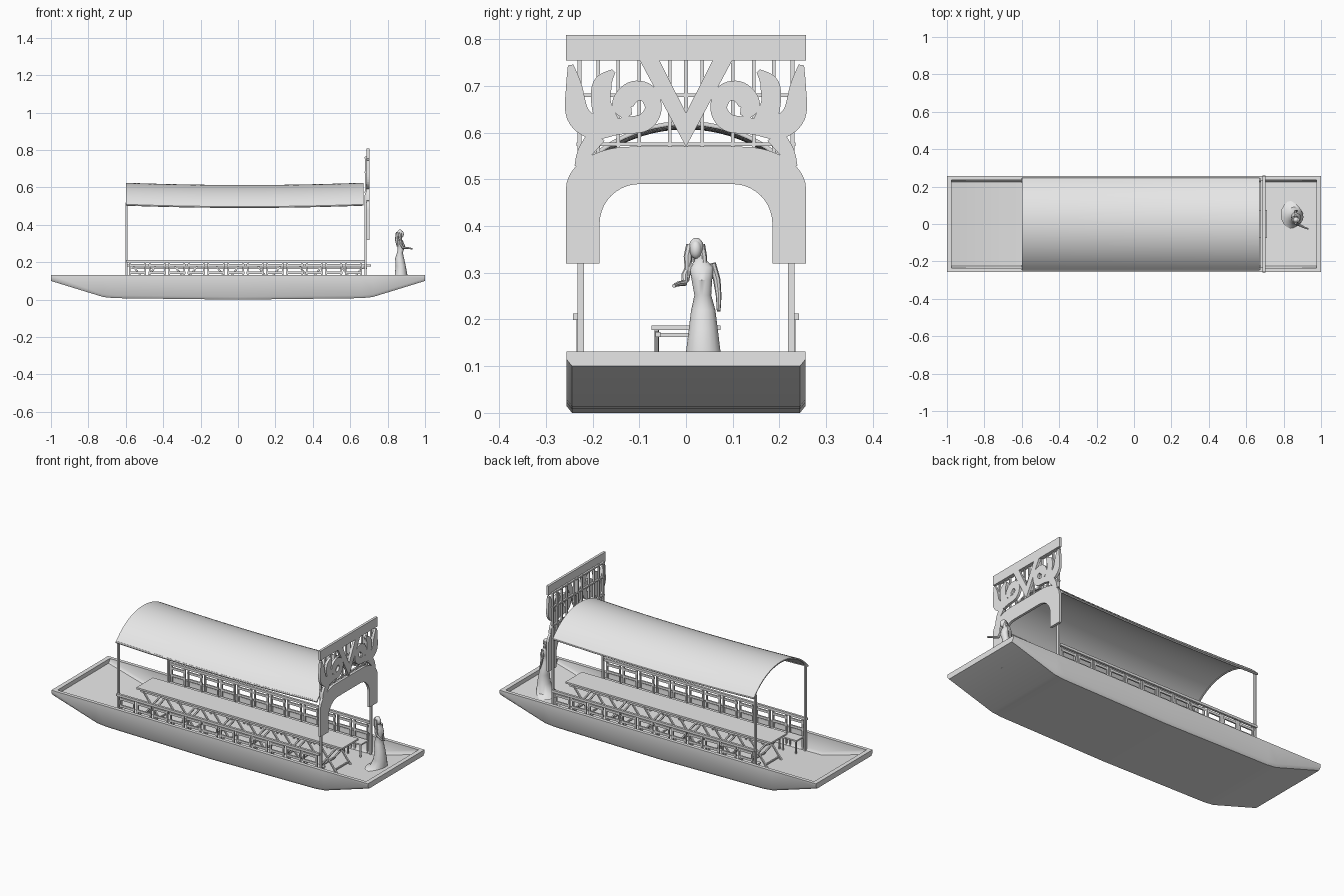
import bpy, bmesh, math
from mathutils import Vector

cube = bpy.data.objects.get("Cube")
if cube:
    bpy.data.objects.remove(cube, do_unlink=True)

grey = bpy.data.materials.new("plain grey")
grey.use_nodes = True
grey.diffuse_color = (0.8, 0.8, 0.8, 1)
grey.node_tree.nodes["Principled BSDF"].inputs["Base Color"].default_value = (0.8, 0.8, 0.8, 1)


def finish(bm, name, smooth=False, recalc=True):
    if recalc:
        bmesh.ops.recalc_face_normals(bm, faces=bm.faces)
    mesh = bpy.data.meshes.new(name)
    bm.to_mesh(mesh)
    bm.free()
    mesh.materials.append(grey)
    obj = bpy.data.objects.new(name, mesh)
    bpy.context.collection.objects.link(obj)
    if smooth:
        bpy.ops.object.select_all(action='DESELECT')
        obj.select_set(True)
        bpy.context.view_layer.objects.active = obj
        bpy.ops.object.shade_smooth_by_angle(angle=math.radians(40))
    return obj


def box(bm, x0, x1, y0, y1, z0, z1):
    verts = bmesh.ops.create_cube(bm, size=1)["verts"]
    for v in verts:
        v.co = (x1 if v.co.x > 0 else x0, y1 if v.co.y > 0 else y0, z1 if v.co.z > 0 else z0)


def loft(bm, rings, closed=True, caps=True):
    rows = [[bm.verts.new(p) for p in ring] for ring in rings]
    n = len(rows[0])
    for a, b in zip(rows, rows[1:]):
        for i in range(n if closed else n - 1):
            j = (i + 1) % n
            bm.faces.new((a[i], a[j], b[j], b[i]))
    if caps:
        bm.faces.new(rows[0])
        bm.faces.new(rows[-1])
    return rows


def tube(bm, points, radii, sides=8):
    pts = [Vector(p) for p in points]
    rings = []
    for i, p in enumerate(pts):
        d = (pts[min(i + 1, len(pts) - 1)] - pts[max(i - 1, 0)]).normalized()
        u = d.orthogonal().normalized() if i == 0 else (u - d * u.dot(d)).normalized()
        w = d.cross(u)
        r = radii[i] if isinstance(radii, (list, tuple)) else radii
        rings.append([p + r * (u * math.cos(t) + w * math.sin(t))
                      for t in (2 * math.pi * k / sides for k in range(sides))])
    loft(bm, rings)


def plate(bm, outline, x0, x1):
    loft(bm, [[(x, y, z) for y, z in outline] for x in (x0, x1)])


def spline(pts, steps=6):
    p = [Vector(q) for q in pts]
    p = [p[0]] + p + [p[-1]]
    out = []
    for a, b, c, d in zip(p, p[1:], p[2:], p[3:]):
        for k in range(steps):
            t = k / steps
            out.append(0.5 * (2 * b + (c - a) * t + (2 * a - 5 * b + 4 * c - d) * t * t
                              + (3 * b - a - 3 * c + d) * t ** 3))
    return out + [p[-1]]


# Hull: outer shell, inner shell and rim
def hull_section(x, half, bottom, top):
    return [(x, -half, top), (x, -half, bottom + .015), (x, -half + .012, bottom),
            (x, half - .012, bottom), (x, half, bottom + .015), (x, half, top)]


bm = bmesh.new()
outer = loft(bm, [hull_section(x, .256, b, .131) for x, b in
                  ((-1, .1), (-.72, .014), (-.66, .008), (0, 0), (.66, .008), (.72, .014), (1, .1))], closed=False)
inner = loft(bm, [hull_section(x, .236, b, .131) for x, b in
                  ((-.975, .108), (-.7, .032), (0, .022), (.7, .032), (.975, .108))], closed=False)
bmesh.ops.recalc_face_normals(bm, faces=bm.faces)
cavity = {v for row in inner for v in row}
bmesh.ops.reverse_faces(bm, faces=[f for f in bm.faces if f.verts[0] in cavity])


def rim_loop(rows):
    return [v.co.copy() for v in (rows[0][0], rows[-1][0], rows[-1][-1], rows[0][-1])]


o, i = rim_loop(outer), rim_loop(inner)
for k in range(4):
    j = (k + 1) % 4
    bm.faces.new([bm.verts.new(p) for p in (o[k], o[j], i[j], i[k])])
finish(bm, "hull", smooth=True, recalc=False)

# Barrel roof with a slight sag along its length
R, H, HALF = .3185, .115, .245
ANG = math.asin(HALF / R)


def roof_point(x, t, lift=0):
    sag = .012 * (1 - ((x - .035) / .635) ** 2)
    a = ANG * t
    return (x, (R + lift) * math.sin(a), .51 + H - R - sag + (R + lift) * math.cos(a))


bm = bmesh.new()
xs = [-.6 + 1.27 * k / 12 for k in range(13)]
ts = [-1 + k / 12 for k in range(25)]
loft(bm, [[roof_point(x, t) for t in ts] + [roof_point(x, t, -.006) for t in reversed(ts)] for x in xs])
finish(bm, "roof_canopy", smooth=True)

bm = bmesh.new()
for s in (-1, 1):
    tube(bm, [roof_point(x, s, -.003) for x in xs], .006, 6)
for x in (-.595, .665):
    tube(bm, [roof_point(x, t, -.005) for t in ts], .005, 6)
finish(bm, "roof_frame", smooth=True)

# Roof and gate posts
bm = bmesh.new()
for s in (-1, 1):
    for x, top in ((-.597, .52), (.682, .56)):
        y = s * .225
        box(bm, x - .005, x + .005, y - .007, y + .007, .028, top)
finish(bm, "posts")

# Benches with slatted backs along both sides
bm = bmesh.new()
for s in (-1, 1):
    def side_box(x0, x1, y0, y1, z0, z1):
        box(bm, x0, x1, min(s * y0, s * y1), max(s * y0, s * y1), z0, z1)
    side_box(-.6, .68, .229, .242, .199, .213)
    count = 12
    step = 1.26 / count
    for k in range(count):
        x = -.59 + k * step
        for z in (.178, .138):
            side_box(x + .006, x + step - .006, .226, .234, z, z + .013)
        side_box(x + .004, x + step - .004, .16, .226, .1, .108)
        for px in (x + .008, x + step - .016):
            side_box(px, px + .008, .224, .234, .026, .2)
            side_box(px, px + .008, .163, .171, .026, .1)
finish(bm, "benches")

# Long table on crossed trestle legs
bm = bmesh.new()
box(bm, -.59, .71, -.074, .074, .177, .187)
for s in (-1, 1):
    box(bm, -.57, .69, s * .06 - .005, s * .06 + .005, .163, .173)
finish(bm, "table_top")
bm = bmesh.new()
for k in range(6):
    x = -.5 + k * .222
    for s in (-1, 1):
        for d in (-1, 1):
            tube(bm, [(x - d * .06, s * .063, .026), (x + d * .06, s * .063, .178)], .006, 4)
    for d in (-1, 1):
        box(bm, x + d * .03 - .004, x + d * .03 + .004, -.063, .063, .163, .171)
        box(bm, x + d * .045 - .004, x + d * .045 + .004, -.063, .063, .04, .048)
finish(bm, "table_legs")

# Gate: arch, head board, chevron and scrolls
GX0, GX1 = .688, .702


def bend(cy, cz, ry, rz, n=10):
    return [(cy + ry * math.cos(a), cz + rz * math.sin(a))
            for a in (math.pi / 2 * k / n for k in range(n + 1))]


outer_arc = [(.257, .32)] + bend(.12, .48, .137, .09)
inner_arc = [(.185, .32)] + bend(.1, .405, .085, .085)
bm = bmesh.new()
halves = outer_arc + [(-y, z) for y, z in reversed(outer_arc)]
holes = inner_arc + [(-y, z) for y, z in reversed(inner_arc)]
loft(bm, [[(GX0, *a), (GX1, *a), (GX1, *b), (GX0, *b)] for a, b in zip(halves, holes)])
finish(bm, "gate_arch", smooth=True)

bm = bmesh.new()
box(bm, GX0, GX1, -.257, .257, .755, .809)
finish(bm, "gate_head_board")

bm = bmesh.new()
plate(bm, [(-.1, .757), (-.058, .757), (0, .642), (.058, .757), (.1, .757), (0, .57)], GX0, GX1)
finish(bm, "gate_chevron")

# Each stroke point is across, height, width
STROKES = [
    [(.247, .745, .012), (.24, .70, .034), (.232, .64, .05), (.2, .612, .05), (.16, .612, .04)],
    [(.155, .732, .01), (.178, .705, .04), (.182, .665, .042), (.168, .62, .05)],
    [(.2, .6, .03), (.14, .614, .035), (.09, .622, .038), (.07, .652, .036), (.084, .685, .04),
     (.115, .687, .045), (.136, .66, .045), (.124, .634, .02)],
    [(.235, .528, .008), (.218, .557, .03), (.19, .595, .04)],
]
bm = bmesh.new()
for s in (-1, 1):
    for stroke in STROKES:
        path = spline(stroke)
        rings = []
        for k, p in enumerate(path):
            d = (path[min(k + 1, len(path) - 1)] - path[max(k - 1, 0)]).to_2d().normalized()
            off = Vector((-d.y, d.x)) * p.z / 2
            a, b = p.to_2d() + off, p.to_2d() - off
            rings.append([(GX0, s * a.x, a.y), (GX1, s * a.x, a.y), (GX1, s * b.x, b.y), (GX0, s * b.x, b.y)])
        loft(bm, rings)
finish(bm, "gate_scrolls")

# Lattice behind the gate
bm = bmesh.new()
for y in (0, .035, .1, .145, .188, .228):
    for s in ((-1, 1) if y else (1,)):
        box(bm, .678, .688, s * y - .004, s * y + .004, .52 if y > .15 else .555, .765)
for z in (.575, .68, .76):
    box(bm, .677, .687, -.235, .235, z - .004, z + .004)
finish(bm, "gate_lattice")

# Standing woman: gown and body rings are height, centre x, centre y, radius x, radius y
BODY = [(.07, .845, .05, .06, .075), (.085, .86, .042, .045, .05), (.13, .872, .037, .034, .037),
        (.18, .87, .037, .027, .031), (.22, .864, .037, .024, .026), (.252, .866, .036, .015, .018),
        (.285, .874, .034, .02, .022), (.312, .868, .033, .015, .026), (.325, .867, .032, .008, .014),
        (.337, .869, .028, .007, .008)]
bm = bmesh.new()
loft(bm, [[(cx + rx * math.cos(a), cy + ry * math.sin(a), z) for a in (math.pi * k / 8 for k in range(16))]
          for z, cx, cy, rx, ry in BODY])
finish(bm, "woman_gown", smooth=True)


def ball(bm, centre, radii):
    for v in bmesh.ops.create_uvsphere(bm, u_segments=14, v_segments=9, radius=1)["verts"]:
        v.co = Vector(c + r * w for c, r, w in zip(centre, radii, v.co))


bm = bmesh.new()
ball(bm, (.873, .021, .35), (.014, .013, .02))
finish(bm, "woman_head", smooth=True)

bm = bmesh.new()
ball(bm, (.866, .022, .354), (.016, .016, .021))
for y in (.004, .036):
    tube(bm, [(.864, .022 + (y - .022) * .7, .36), (.866, y, .335), (.872, y * 1.1, .305), (.876, y * 1.15, .282)],
         [.009, .009, .007, .002])
tube(bm, [(.856, .022, .36), (.852, .028, .32), (.852, .03, .285)], [.012, .013, .004])
finish(bm, "woman_hair", smooth=True)

bm = bmesh.new()
tube(bm, [(.868, .01, .32), (.872, -.002, .295), (.882, -.004, .278), (.91, -.018, .276), (.932, -.026, .272)],
     [.008, .008, .007, .005, .004])
tube(bm, [(.866, .056, .32), (.862, .066, .285), (.866, .07, .25), (.874, .07, .218)], [.008, .008, .006, .004])
finish(bm, "woman_arms", smooth=True)
